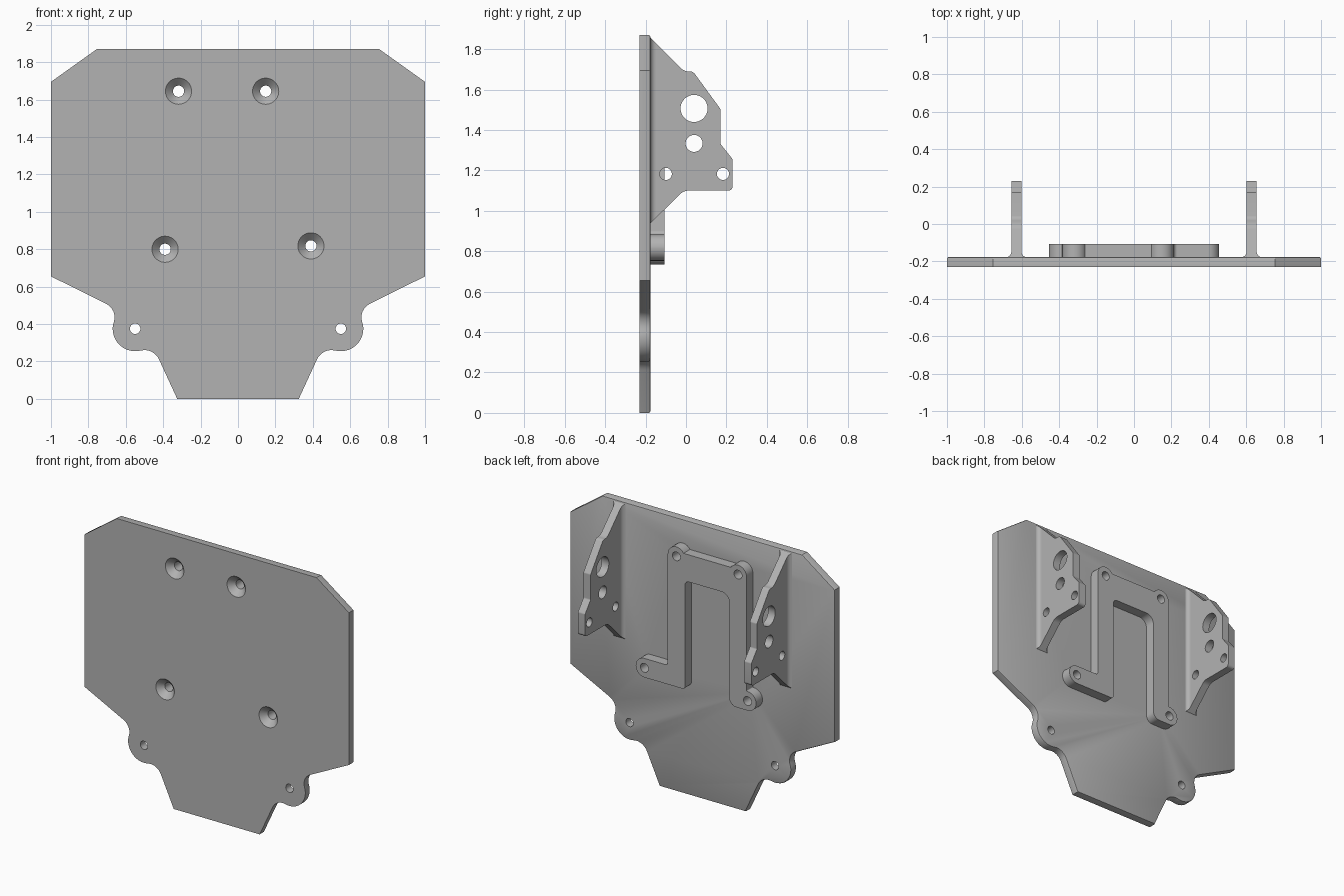
import bpy, bmesh, math
from mathutils import Vector

if "Cube" in bpy.data.objects:
    bpy.data.objects.remove(bpy.data.objects["Cube"])

grey = bpy.data.materials.new("plain grey")
grey.diffuse_color = (0.45, 0.45, 0.45, 1)
grey.use_nodes = True
grey.node_tree.nodes["Principled BSDF"].inputs["Base Color"].default_value = grey.diffuse_color

FRONT, BACK = -0.23, -0.176      # plate faces
PAD_TOP = -0.107                 # raised frame face


def arc(cx, cy, r, a0, a1, n=18):
    return [(cx + r * math.cos(math.radians(a0 + (a1 - a0) * i / n)),
             cy + r * math.sin(math.radians(a0 + (a1 - a0) * i / n)), 0) for i in range(n + 1)]


def rounded(points, n=8):
    """Closed outline from (u, v, corner radius) points."""
    out = []
    for i, (u, v, r) in enumerate(points):
        p = Vector((u, v))
        if r == 0:
            out.append((u, v))
            continue
        a = (Vector(points[i - 1][:2]) - p).normalized()
        b = (Vector(points[(i + 1) % len(points)][:2]) - p).normalized()
        half = a.angle(b) / 2
        c = p + (a + b).normalized() * (r / math.sin(half))
        s = p + a * (r / math.tan(half)) - c
        e = p + b * (r / math.tan(half)) - c
        a0 = math.atan2(s.y, s.x)
        d = (math.atan2(e.y, e.x) - a0 + math.pi) % (2 * math.pi) - math.pi
        out += [(c.x + r * math.cos(a0 + d * k / n), c.y + r * math.sin(a0 + d * k / n))
                for k in range(n + 1)]
    return out


def loft(bm, layers, axis):
    """Solid through equal outlines [(t, outline)], stacked along x or y. Returns last cap."""
    rings = [[bm.verts.new((u, t, v) if axis == 'Y' else (t, u, v)) for u, v in pts]
             for t, pts in layers]
    faces = [bm.faces.new(rings[0]), bm.faces.new(rings[-1])]
    for r0, r1 in zip(rings, rings[1:]):
        for i in range(len(r0)):
            j = (i + 1) % len(r0)
            faces.append(bm.faces.new((r0[i], r0[j], r1[j], r1[i])))
    bmesh.ops.recalc_face_normals(bm, faces=faces)
    return faces[1]


def circle(u, v, r, n=40):
    return [p[:2] for p in arc(u, v, r, 0, 360, n)[:-1]]


def make(name, bm):
    me = bpy.data.meshes.new(name)
    bm.to_mesh(me)
    bm.free()
    ob = bpy.data.objects.new(name, me)
    bpy.context.collection.objects.link(ob)
    me.materials.append(grey)
    return ob


def cut(ob, holes, axis):
    """Drill turned holes [(u, v, [(t, radius)])] and shade."""
    bm = bmesh.new()
    for u, v, prof in holes:
        loft(bm, [(t, circle(u, v, r)) for t, r in prof], axis)
    cutter = make("hole_cutter", bm)
    cutter.hide_render = True
    mod = ob.modifiers.new("holes", 'BOOLEAN')
    mod.operation, mod.solver, mod.object = 'DIFFERENCE', 'EXACT', cutter
    bpy.ops.object.select_all(action='DESELECT')
    ob.select_set(True)
    bpy.context.view_layer.objects.active = ob
    bpy.ops.object.modifier_apply(modifier=mod.name)
    bpy.data.objects.remove(cutter)
    bpy.ops.object.shade_smooth_by_angle(angle=math.radians(30))


# Countersunk screw holes shared by the plate and the raised frame
screws = [(x, z, [(FRONT - 0.01, 0.08), (-0.19, 0.03), (0, 0.03)])
          for x, z in ((-0.318, 1.645), (0.148, 1.645), (-0.39, 0.80), (0.39, 0.818))]

# Main plate: half outline mirrored, softened back edge
half = rounded([(0, 1.87, 0), (0.755, 1.87, 0), (1, 1.695, 0), (1, 0.655, 0), (0.645, 0.478, 0.08)]
               + arc(0.55, 0.375, 0.12, 10, -100)
               + [(0.45, 0.271, 0.085), (0.325, 0, 0), (0, 0, 0)])
outline = half[1:-1] + [(-x, z) for x, z in reversed(half[1:-1])]
bm = bmesh.new()
cap = loft(bm, [(FRONT, outline), (BACK, outline)], 'Y')
bmesh.ops.bevel(bm, geom=list(cap.edges), offset=0.009, segments=2, profile=0.5, affect='EDGES')
plate = make("back_plate", bm)
ears = [(s * 0.55, 0.375, [(-0.4, 0.028), (0, 0.028)]) for s in (-1, 1)]
cut(plate, screws + ears, 'Y')

# Raised mounting frame with four screw bosses
R = 0.0645
frame = rounded(arc(0.148, 1.645, 0.065, 147.4, 0) + [
    (0.213, 0.883, 0.02), (0.455, 0.883, R), (0.455, 0.753, R), (0.083, 0.753, 0.02),
    (0.083, 1.495, 0.03), (-0.253, 1.495, 0.06), (-0.253, 0.735, 0.05), (-0.455, 0.735, R),
    (-0.455, 0.865, R), (-0.383, 0.865, 0.006)] + arc(-0.318, 1.645, 0.065, 180, 32.6))
bm = bmesh.new()
loft(bm, [(BACK - 0.004, frame), (PAD_TOP, frame)], 'Y')
cut(make("mounting_frame", bm), screws, 'Y')

# Side brackets: drilled fin plus a flared foot
fin = rounded([(-0.18, 1.862, 0), (-0.01, 1.69, 0.06), (0.035, 1.69, 0.03), (0.17, 1.505, 0.015),
               (0.17, 1.332, 0.015), (0.23, 1.257, 0.015), (0.23, 1.10, 0.02),
               (-0.012, 1.10, 0.06), (-0.18, 0.934, 0)])
for side, s in (("left", -1), ("right", 1)):
    x0, x1 = s * 0.602, s * 0.656
    bm = bmesh.new()
    loft(bm, [(x0, fin), (x1, fin)], 'X')
    cut(make(side + "_bracket", bm),
        [(y, z, [(s * 0.5, r), (s * 0.8, r)]) for y, z, r in
         ((0.04, 1.507, 0.067), (0.04, 1.334, 0.042), (-0.10, 1.183, 0.03), (0.183, 1.183, 0.03))],
        'X')
    layers = []
    for i in range(9):
        a = math.radians(90 * i / 8)
        y = BACK - 0.001 + 0.028 * (1 - math.cos(a))
        w = 0.027 + 0.028 * (1 - math.sin(a))
        top, low = 1.862 - (y + 0.18) * 1.012, 0.934 + (y + 0.18) * 0.988
        c = s * 0.629
        layers.append((y, [(c - w, low), (c + w, low), (c + w, top), (c - w, top)]))
    bm = bmesh.new()
    loft(bm, layers, 'Y')
    foot = make(side + "_bracket_fillet", bm)
    bpy.ops.object.select_all(action='DESELECT')
    foot.select_set(True)
    bpy.context.view_layer.objects.active = foot
    bpy.ops.object.shade_smooth_by_angle(angle=math.radians(30))
